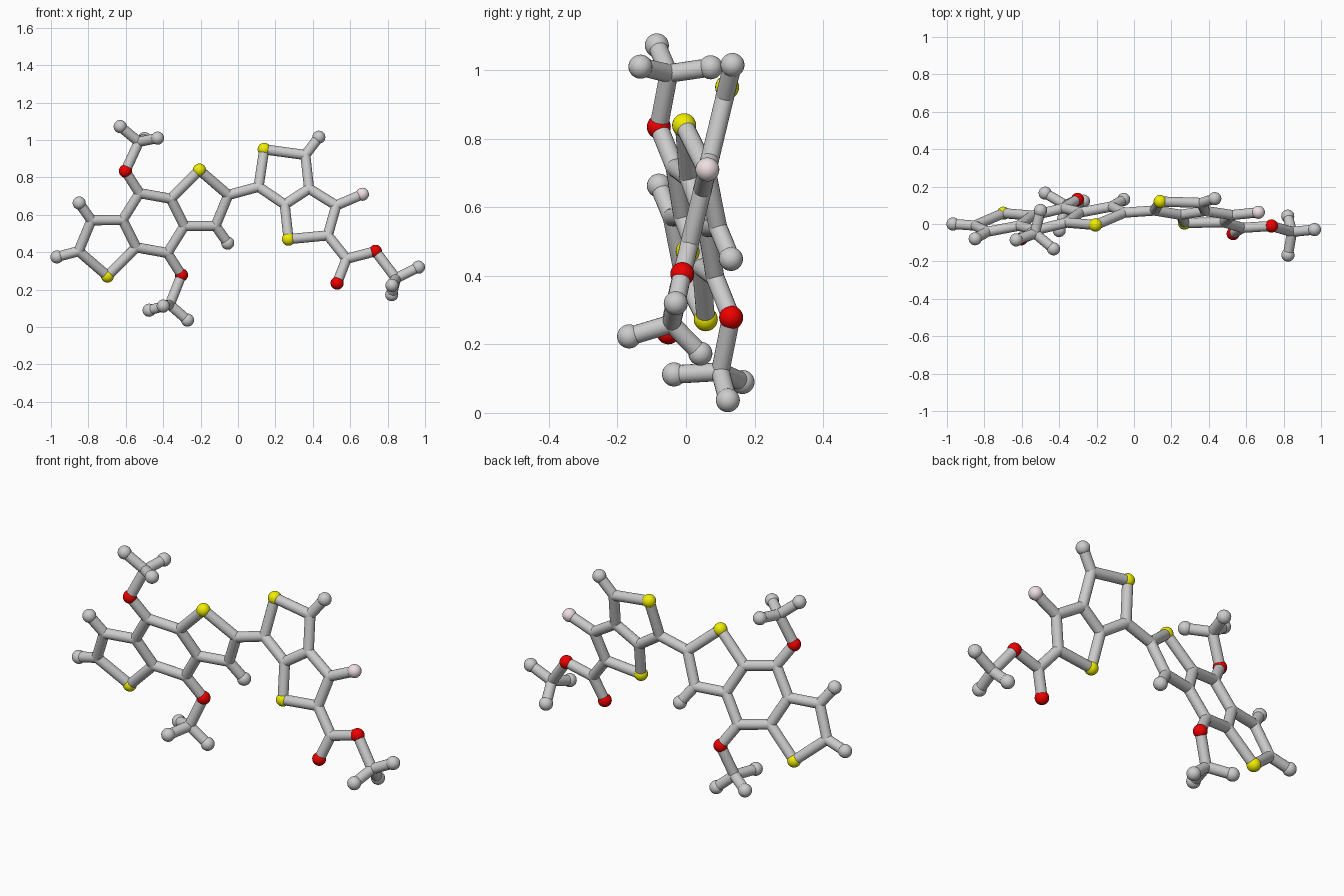
import bpy
from mathutils import Vector

if "Cube" in bpy.data.objects:
    bpy.data.objects.remove(bpy.data.objects["Cube"])

BOND_R, JOINT_R, BALL_R = 0.027, 0.0275, 0.035


def material(name, rgb):
    m = bpy.data.materials.new(name)
    m.diffuse_color = (*rgb, 1)
    m.use_nodes = True
    m.node_tree.nodes["Principled BSDF"].inputs["Base Color"].default_value = m.diffuse_color
    return m


COLOURS = {
    "sulfur": material("yellow", (0.87, 0.85, 0.0)),
    "oxygen": material("red", (0.85, 0.0, 0.0)),
    "fluorine": material("pale_pink", (0.86, 0.74, 0.76)),
}
atoms = {}


def atom(key, kind, pos):
    r = JOINT_R if kind == "carbon" else BALL_R
    bpy.ops.mesh.primitive_uv_sphere_add(segments=24, ring_count=14, radius=r, location=pos)
    ob = bpy.context.object
    ob.name = f"{kind}_ball_{key}"
    bpy.ops.object.shade_smooth()
    if kind in COLOURS:
        ob.data.materials.append(COLOURS[kind])
    atoms[key] = Vector(pos)


def bond(a, b):
    p, q = atoms[a], atoms[b]
    d = q - p
    bpy.ops.mesh.primitive_cylinder_add(vertices=20, radius=BOND_R, depth=d.length, location=(p + q) / 2)
    ob = bpy.context.object
    ob.name = f"bond_{a}_{b}"
    ob.rotation_mode = 'QUATERNION'
    ob.rotation_quaternion = d.to_track_quat('Z', 'Y')
    bpy.ops.object.shade_smooth_by_angle()


def chain(path):
    keys = path.split()
    for a, b in zip(keys, keys[1:]):
        bond(a, b)


def left_plane(x, z):
    return (x, 0.266 + 0.19 * x - 0.277 * z, z)


def right_plane(x, z):
    return (x, -0.108 + 0.24 * z, z)


# left three-ring core: half of it, repeated by point symmetry
half = {
    "S": ("sulfur", 0.246, 0.283), "A": ("carbon", 0.40, 0.15),
    "B": ("carbon", 0.332, -0.015), "C": ("carbon", 0.165, -0.016),
    "D": ("carbon", 0.092, 0.13), "E": ("carbon", -0.075, 0.16),
    "O": ("oxygen", -0.15, 0.278), "H": ("hydrogen", 0.397, -0.107),
}
for n, s in ((1, 1), (2, -1)):
    for k, (kind, dx, dz) in half.items():
        atom(f"{k}{n}", kind, left_plane(-0.452 + s * dx, 0.556 + s * dz))
    chain(f"D{n} S{n} A{n} B{n} C{n} D{n} E{n} O{n}")
    chain(f"B{n} H{n}")
bond("E1", "C2")
bond("E2", "C1")
atom("H3", "hydrogen", (-0.968, 0.0, 0.375))
bond("A2", "H3")

# right two-ring core with ester group
for key, kind, x, z in (
        ("a", "carbon", 0.11, 0.75), ("S3", "sulfur", 0.14, 0.95),
        ("b", "carbon", 0.36, 0.92), ("c", "carbon", 0.38, 0.74),
        ("d", "carbon", 0.25, 0.655), ("e", "carbon", 0.525, 0.65),
        ("f", "carbon", 0.48, 0.49), ("S4", "sulfur", 0.27, 0.47),
        ("F", "fluorine", 0.665, 0.71), ("H4", "hydrogen", 0.432, 1.015),
        ("g", "carbon", 0.58, 0.365), ("O3", "oxygen", 0.53, 0.235),
        ("O4", "oxygen", 0.735, 0.405)):
    atom(key, kind, right_plane(x, z))
chain("A1 a S3 b c d a")
chain("c e f S4 d")
chain("e F")
chain("b H4")
chain("f g O3")
chain("g O4")

# methyl end groups: carbon centre and three end balls
methyls = {
    "O1": ((-0.53, -0.05, 0.99), (-0.63, -0.085, 1.072), (-0.43, -0.133, 1.01), (-0.50, 0.072, 1.008)),
    "O2": ((-0.365, 0.10, 0.12), (-0.475, 0.165, 0.09), (-0.27, 0.122, 0.037), (-0.40, -0.035, 0.112)),
    "O4": ((0.845, -0.042, 0.26), (0.965, -0.03, 0.32), (0.823, -0.166, 0.223), (0.822, 0.042, 0.173)),
}
for o, (centre, *ends) in methyls.items():
    m = f"methyl_{o}"
    atom(m, "carbon", centre)
    bond(o, m)
    for i, p in enumerate(ends):
        atom(f"{m}_{i}", "hydrogen", p)
        bond(m, f"{m}_{i}")
